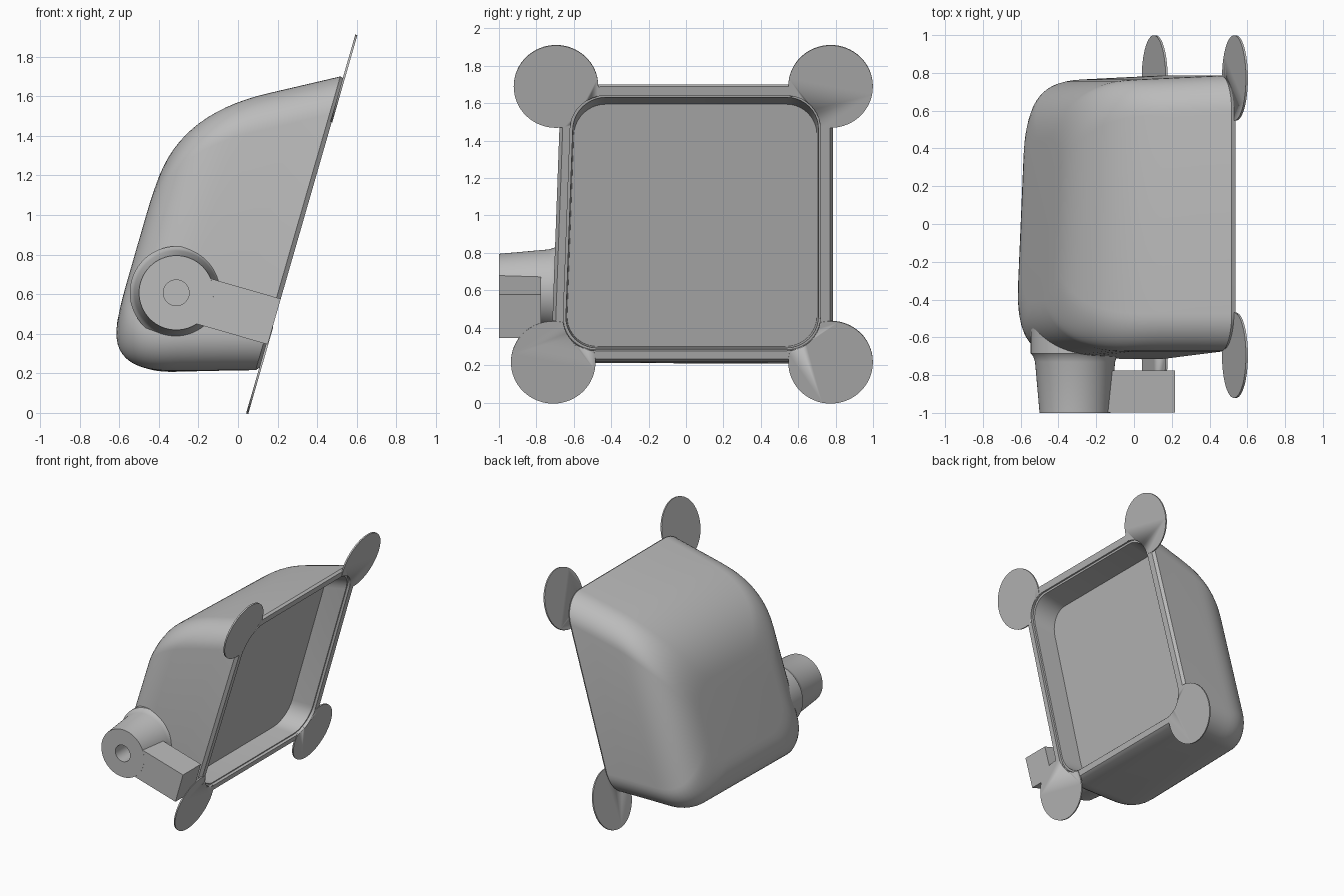
import bpy, bmesh, math
from mathutils import Matrix, Vector

cube = bpy.data.objects.get("Cube")
if cube:
    bpy.data.objects.remove(cube)

grey = bpy.data.materials.new("plain grey")
grey.use_nodes = True
grey.diffuse_color = (0.5, 0.5, 0.5, 1)
grey.node_tree.nodes["Principled BSDF"].inputs["Base Color"].default_value = (0.5, 0.5, 0.5, 1)

# Leaning frame: v runs up the open face, w runs into the housing
UP = Vector((0.277, 0, 0.961))
IN = Vector((-0.961, 0, 0.277))
DEPTH = 0.772


def place(y, v, w):
    return Vector((0.05, y, 0)) + UP * v + IN * w


def finish(name, bm, angle=35):
    bmesh.ops.recalc_face_normals(bm, faces=bm.faces)
    mesh = bpy.data.meshes.new(name)
    bm.to_mesh(mesh)
    bm.free()
    mesh.materials.append(grey)
    obj = bpy.data.objects.new(name, mesh)
    bpy.context.collection.objects.link(obj)
    bpy.ops.object.select_all(action='DESELECT')
    obj.select_set(True)
    bpy.context.view_layer.objects.active = obj
    bpy.ops.object.shade_smooth_by_angle(angle=math.radians(angle))
    return obj


def loft(name, rings, cap=True, closed=False):
    bm = bmesh.new()
    loops = [[bm.verts.new(p) for p in ring] for ring in rings]
    pairs = list(zip(loops, loops[1:]))
    if closed:
        pairs.append((loops[-1], loops[0]))
    for a, b in pairs:
        for i in range(len(a)):
            j = (i + 1) % len(a)
            bm.faces.new((a[i], a[j], b[j], b[i]))
    if cap:
        bm.faces.new(loops[0])
        bm.faces.new(loops[-1])
    return finish(name, bm)


def rounded(w, v0, v1, y0, y1, r, tilt=0.0, steps=10):
    """Rounded rectangle at depth w; its front side leans slightly inward."""
    pts = []
    corners = [(y1 - r, v1 - r), (y0 + r, v1 - r), (y0 + r, v0 + r), (y1 - r, v0 + r)]
    for k, (cy, cv) in enumerate(corners):
        for s in range(steps + 1):
            a = math.pi / 2 * (k + s / steps)
            y, v = cy + r * math.cos(a), cv + r * math.sin(a)
            lean = 0.035 * (v - 0.3) * (y1 - y) / (y1 - y0)
            pts.append(place(y + lean, v, w * (1 - tilt * (y + 0.45))))
    return pts


def side(w, start, base, slope, end):
    """Straight drafted wall that rolls over into the back."""
    if w <= start:
        return base + slope * w
    q = math.sqrt(max(0, (DEPTH - w) / (DEPTH - start)))
    a, c = base + slope * start, base + slope * DEPTH
    return q * q * a + 2 * q * (1 - q) * c + (1 - q) ** 2 * end


def shell(w, inset=0.0):
    return rounded(w, side(w, 0.42, 0.225, -0.30, 0.33) + inset,
                   side(w, 0.35, 1.775, -0.56, 0.946) - inset,
                   side(w, 0.45, -0.72, 0.02, -0.42) + inset,
                   side(w, 0.45, 0.787, -0.05, 0.45) - inset, 0.2, 0.06 * w / DEPTH)


# Housing: recessed floor, stepped lip, rim, then drafted outer shell
rings = [rounded(0.19, 0.257, 1.605, -0.64, 0.70, 0.17),
         rounded(0.02, 0.298, 1.692, -0.648, 0.708, 0.175),
         rounded(0.02, 0.288, 1.706, -0.662, 0.718, 0.18),
         rounded(0.0, 0.288, 1.706, -0.662, 0.718, 0.18),
         shell(0.0, 0.018), shell(0.022), shell(0.18)]
N = 16
rings += [shell(DEPTH - (DEPTH - 0.35) * (k / N) ** 2) for k in range(N, -1, -1)]
loft("housing", rings)

# Corner tabs: thin discs trimmed where they reach the opening
cutter = loft("opening_cutter", [rounded(w, 0.288, 1.706, -0.662, 0.718, 0.18) for w in (-0.05, 0.05)])
cutter.hide_render = True
tabs = {"lower_front": (-0.71, 0.224), "lower_back": (0.773, 0.224),
        "upper_front": (-0.695, 1.758), "upper_back": (0.773, 1.758)}
for label, (cy, cv) in tabs.items():
    circle = [(cy + 0.226 * math.cos(a), cv + 0.229 * math.sin(a))
              for a in (math.tau * i / 64 for i in range(64))]
    tab = loft(label + "_tab", [[place(y, v, w) for y, v in circle] for w in (-0.003, 0.008)])
    cut = tab.modifiers.new("trim", 'BOOLEAN')
    cut.operation = 'DIFFERENCE'
    cut.solver = 'EXACT'
    cut.object = cutter
    bpy.context.view_layer.objects.active = tab
    bpy.ops.object.modifier_move_to_index(modifier=cut.name, index=0)
    bpy.ops.object.modifier_apply(modifier=cut.name)
bpy.data.objects.remove(cutter)

# Side spout: tapered tube with a small blind bore
profile = [(-0.45, 0.235), (-0.685, 0.235), (-0.70, 0.222), (-0.73, 0.212),
           (-1.0, 0.188), (-1.0, 0.065), (-0.75, 0.065)]
loft("side_spout", [[Vector((-0.312 + r * math.cos(a), y, 0.607 + r * math.sin(a)))
                     for a in (math.tau * i / 64 for i in range(64))] for y, r in profile])

# Square arm joining the spout to the plane of the open face
corners = [(0.36, 0.0), (0.60, 0.0), (0.60, 0.42), (0.36, 0.42)]
loft("spout_arm", [[place(y, v, w) for v, w in corners] for y in (-0.999, -0.775)])
